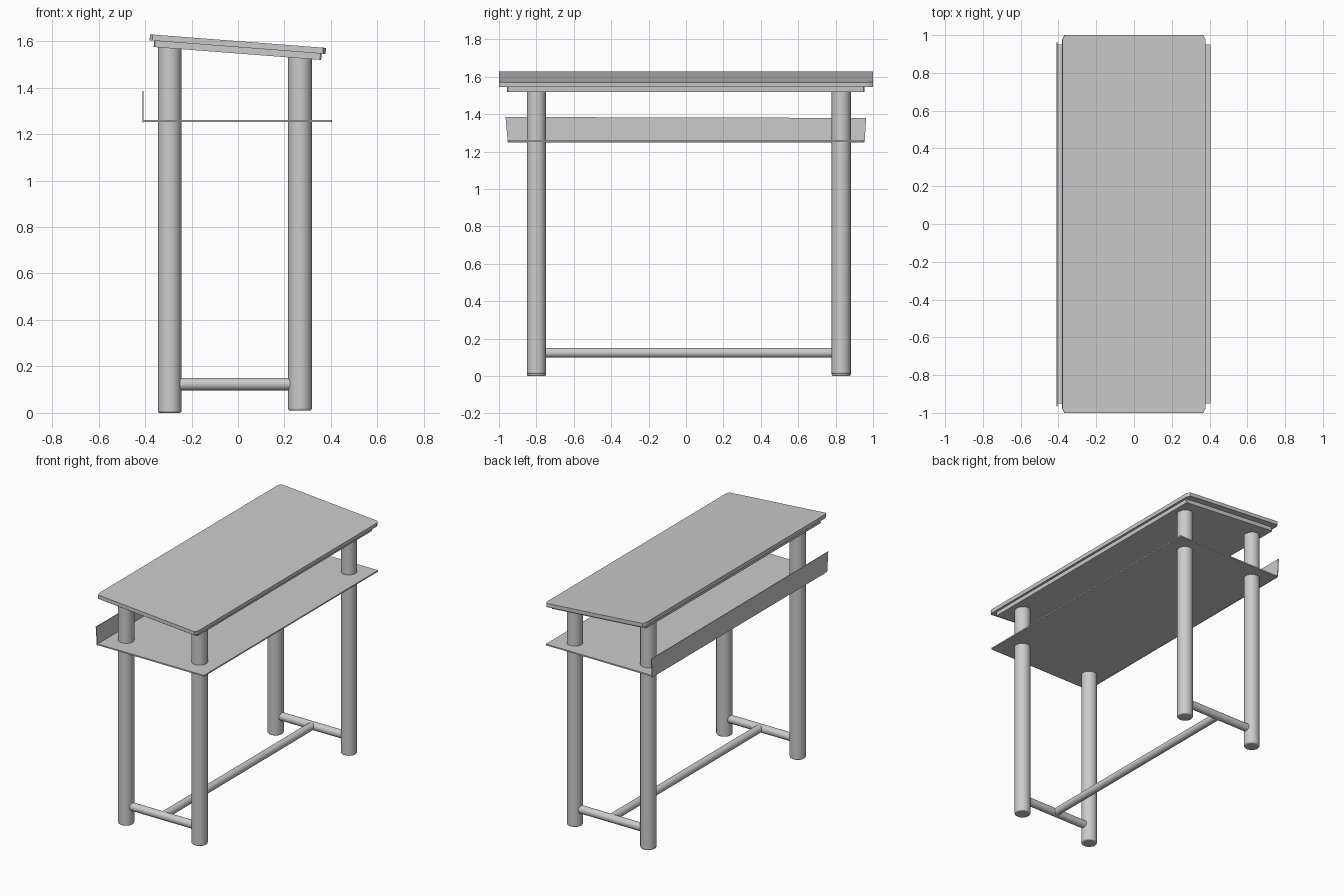
import bpy, bmesh, math
from mathutils import Vector, Matrix

if "Cube" in bpy.data.objects:
    bpy.data.objects.remove(bpy.data.objects["Cube"])


def prism(name, outline, vec, matrix=None):
    """Extrude a closed planar outline along vec."""
    bm = bmesh.new()
    face = bm.faces.new([bm.verts.new(p) for p in outline])
    out = bmesh.ops.extrude_face_region(bm, geom=[face])
    verts = [g for g in out["geom"] if isinstance(g, bmesh.types.BMVert)]
    bmesh.ops.translate(bm, verts=verts, vec=vec)
    bmesh.ops.recalc_face_normals(bm, faces=bm.faces)
    mesh = bpy.data.meshes.new(name)
    bm.to_mesh(mesh)
    bm.free()
    ob = bpy.data.objects.new(name, mesh)
    bpy.context.collection.objects.link(ob)
    if matrix:
        ob.matrix_world = matrix
    return ob


def board(x0, x1, y0, y1, z, cx, cy):
    """Rectangle outline with clipped corners."""
    return [(x0 + cx, y0, z), (x1 - cx, y0, z), (x1, y0 + cy, z), (x1, y1 - cy, z),
            (x1 - cx, y1, z), (x0 + cx, y1, z), (x0, y1 - cy, z), (x0, y0 + cy, z)]


def rod(name, a, b, radius, bevel=0.0):
    """Smooth round bar between two points."""
    a, b = Vector(a), Vector(b)
    bpy.ops.mesh.primitive_cylinder_add(vertices=32, radius=radius, depth=(b - a).length,
                                        location=(a + b) / 2)
    ob = bpy.context.object
    ob.name = name
    ob.rotation_euler = (b - a).to_track_quat('Z', 'Y').to_euler()
    if bevel:
        mod = ob.modifiers.new("rounded_ends", 'BEVEL')
        mod.width = bevel
        mod.segments = 3
        mod.limit_method = 'ANGLE'
    bpy.ops.object.shade_smooth_by_angle(angle=math.radians(40))
    return ob


# sloping desk top: main slab and smaller board beneath it
tilt = Matrix.Translation((0, 0, 1.6)) @ Matrix.Rotation(math.radians(4.4), 4, 'Y')
prism("desk_top", board(-0.38, 0.38, -1, 1, 0, 0.012, 0.025), (0, 0, -0.026), tilt)
prism("under_board", board(-0.36, 0.363, -0.957, 0.955, -0.026, 0.005, 0.005),
      (0, 0, -0.027), tilt)

# thin shelf with a flared back lip
prism("shelf", board(-0.41, 0.405, -0.95, 0.95, 1.252, 0.003, 0.003), (0, 0, 0.009))
prism("shelf_lip", [(-0.411, -0.953, 1.25), (-0.411, 0.955, 1.25),
                    (-0.411, 0.963, 1.38), (-0.411, -0.965, 1.385)], (0.005, 0, 0))

# legs, with a cross bar joining each pair
for end, y in (("front", -0.80), ("back", 0.83)):
    rod(f"{end}_left_leg", (-0.294, y, 0), (-0.294, y, 1.585), 0.051, 0.008)
    rod(f"{end}_right_leg", (0.267, y, 0.01), (0.267, y, 1.54), 0.051, 0.008)
    rod(f"{end}_cross_bar", (-0.262, y, 0.124), (0.237, y, 0.124), 0.027, 0.012)

# long stretcher between the cross bars
rod("stretcher", (-0.01, -0.80, 0.125), (-0.01, 0.83, 0.125), 0.026)
